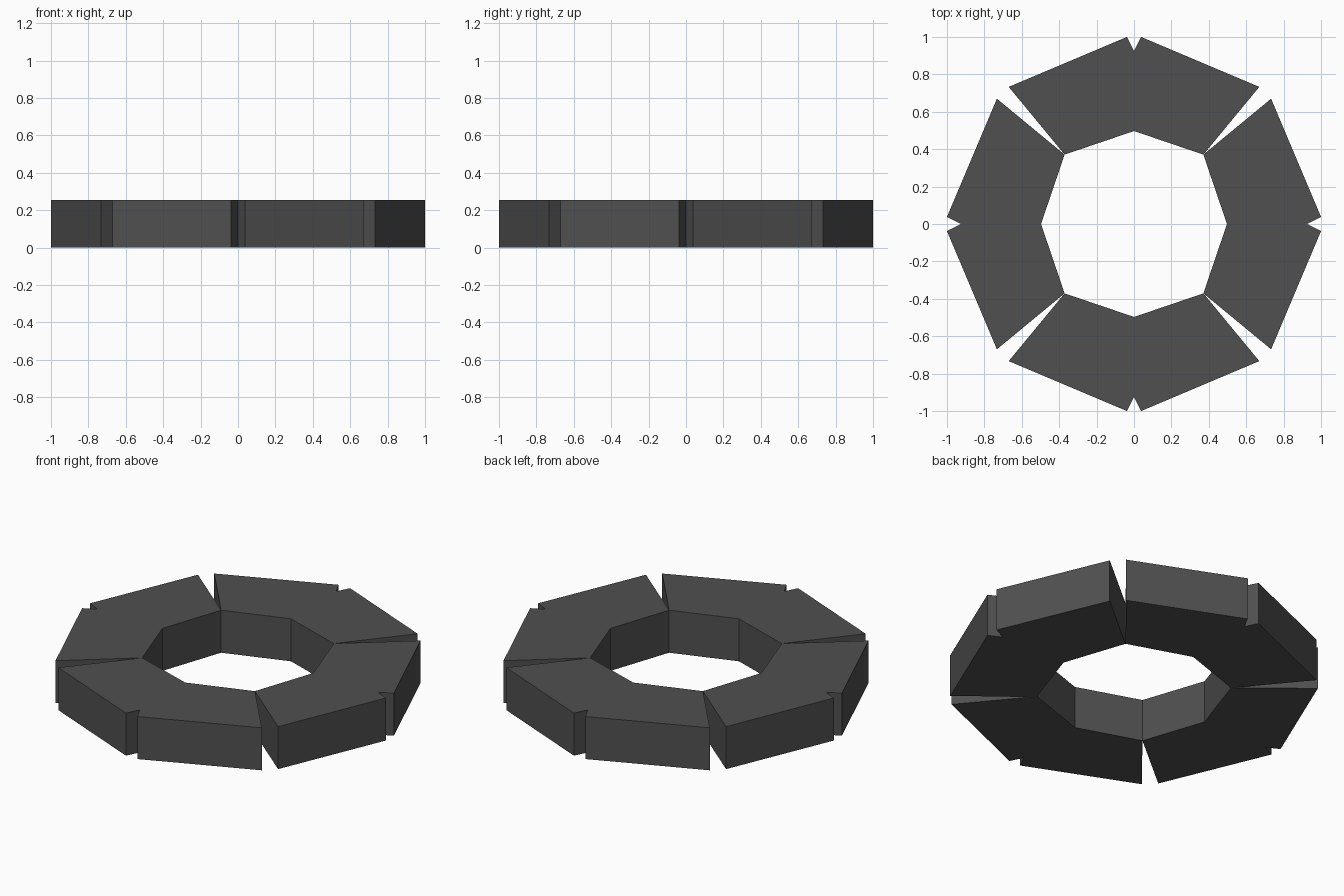
import bpy, bmesh, math
from mathutils import Matrix

if "Cube" in bpy.data.objects:
    bpy.data.objects.remove(bpy.data.objects["Cube"])

HEIGHT = 0.253

mat = bpy.data.materials.new("dark_grey")
mat.diffuse_color = (0.08, 0.08, 0.08, 1)
mat.use_nodes = True
mat.node_tree.nodes["Principled BSDF"].inputs["Base Color"].default_value = mat.diffuse_color

# Half of one quarter segment, from outer notch round to the inner middle
half = [(0.0, 0.925), (0.038, 1.0), (0.67, 0.733), (0.371, 0.371), (0.0, 0.497)]
outline = half + [(-x, y) for x, y in reversed(half[1:-1])]


def ring_segment(name, angle):
    """Extrude the notched outline and turn it into place."""
    bm = bmesh.new()
    face = bm.faces.new([bm.verts.new((x, y, 0)) for x, y in outline])
    top = bmesh.ops.extrude_face_region(bm, geom=[face], use_keep_orig=True)
    verts = [g for g in top["geom"] if isinstance(g, bmesh.types.BMVert)]
    bmesh.ops.translate(bm, verts=verts, vec=(0, 0, HEIGHT))
    bmesh.ops.rotate(bm, verts=bm.verts, cent=(0, 0, 0),
                     matrix=Matrix.Rotation(angle, 3, 'Z'))
    bmesh.ops.recalc_face_normals(bm, faces=bm.faces)
    mesh = bpy.data.meshes.new(name)
    bm.to_mesh(mesh)
    bm.free()
    mesh.materials.append(mat)
    bpy.context.collection.objects.link(bpy.data.objects.new(name, mesh))


# Four segments meeting at the diagonal gaps
for i, side in enumerate(("back", "left", "front", "right")):
    ring_segment(side + "_ring_segment", i * math.pi / 2)
